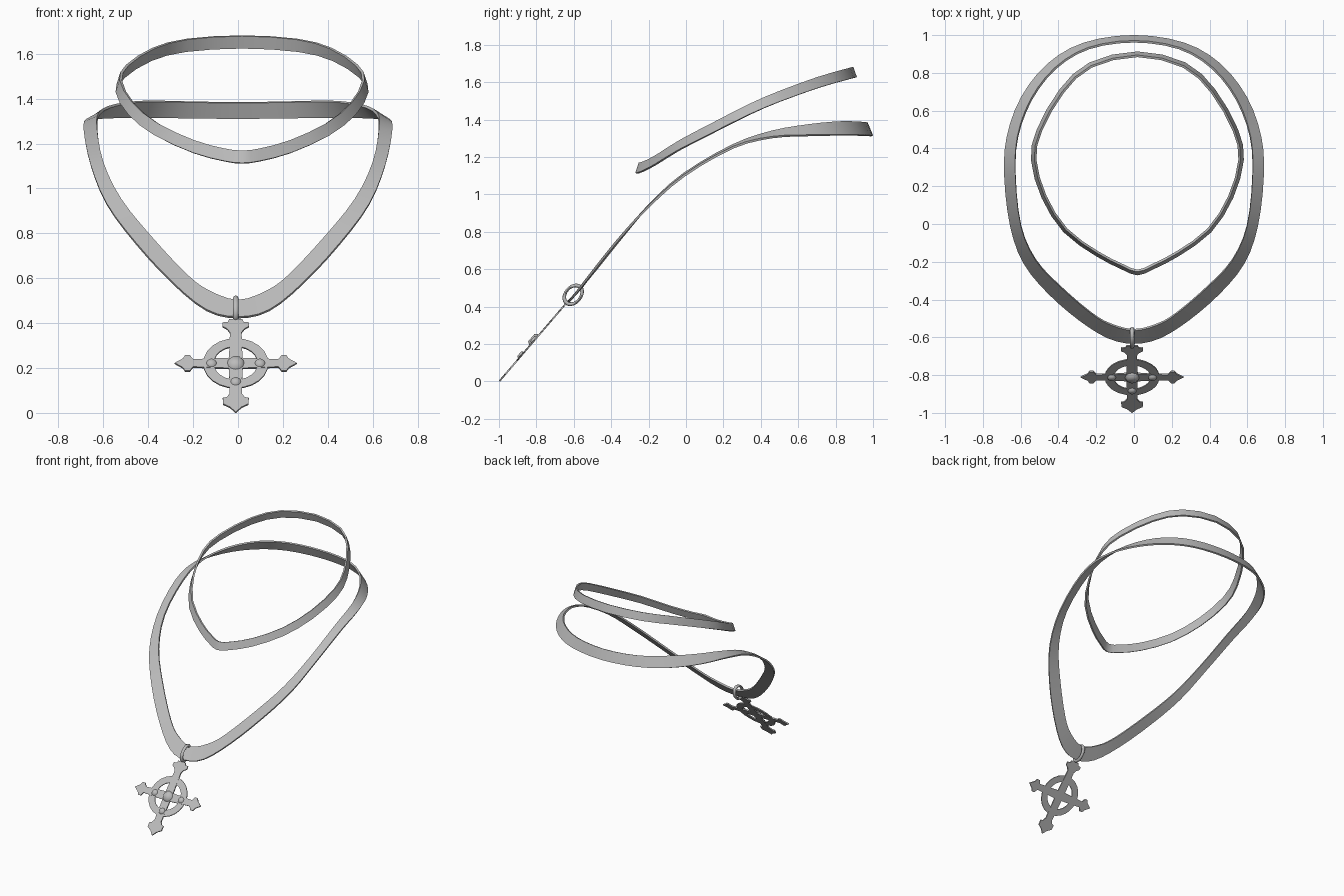
import bpy, bmesh, math
from mathutils import Vector, Matrix

if "Cube" in bpy.data.objects:
    bpy.data.objects.remove(bpy.data.objects["Cube"])

metal = bpy.data.materials.new("grey_metal")
metal.diffuse_color = (0.5, 0.5, 0.5, 1)
metal.use_nodes = True
metal.node_tree.nodes["Principled BSDF"].inputs["Base Color"].default_value = metal.diffuse_color


def finish(bm, name, matrix=None, angle=35):
    if matrix:
        bm.transform(matrix)
    bmesh.ops.recalc_face_normals(bm, faces=bm.faces)
    me = bpy.data.meshes.new(name)
    bm.to_mesh(me)
    bm.free()
    me.materials.append(metal)
    me.shade_smooth()
    me.set_sharp_from_angle(angle=math.radians(angle))
    ob = bpy.data.objects.new(name, me)
    bpy.context.collection.objects.link(ob)
    return ob


def closed_curve(half, cx, sub):
    """Mirror a front-to-back half path and smooth it into a closed loop."""
    pts = [Vector(p) for p in half]
    pts += [Vector((2 * cx - p.x, p.y, p.z)) for p in pts[-2:0:-1]]
    n, out = len(pts), []
    for i in range(n):
        a, b, c, d = (pts[(i + k) % n] for k in (-1, 0, 1, 2))
        for s in range(sub):
            t = s / sub
            out.append(0.5 * (2 * b + (c - a) * t + (2 * a - 5 * b + 4 * c - d) * t * t
                              + (3 * b - a - 3 * c + d) * t ** 3))
    return out


def sweep(bm, rows):
    """Skin a closed series of closed cross-sections."""
    n = len(rows)
    for i in range(n):
        r, q = rows[i], rows[(i + 1) % n]
        for k in range(len(r)):
            m = (k + 1) % len(r)
            bm.faces.new((r[k], r[m], q[m], q[k]))


def ribbon(name, lower, upper, thick):
    """Flat closed band between two edge loops."""
    bm, rows, n = bmesh.new(), [], len(lower)
    for i in range(n):
        a, b = lower[i], upper[i]
        tan = lower[(i + 1) % n] - lower[i - 1] + upper[(i + 1) % n] - upper[i - 1]
        off = tan.cross(b - a).normalized() * thick / 2
        rows.append([bm.verts.new(p) for p in (a + off, b + off, b - off, a - off)])
    sweep(bm, rows)
    return finish(bm, name)


# long band: outer and inner edges, front to back
outer = [(0, -.63, .425), (.14, -.60, .457), (.293, -.505, .58), (.455, -.365, .755),
         (.585, -.205, .93), (.655, -.01, 1.10), (.686, .25, 1.25), (.672, .46, 1.305),
         (.594, .67, 1.315), (.455, .845, 1.317), (.265, .955, 1.315), (0, .995, 1.312)]
inner = [(0, -.56, .50), (.125, -.53, .54), (.227, -.47, .613), (.39, -.33, .787),
         (.52, -.19, .95), (.598, -.01, 1.11), (.627, .25, 1.262), (.616, .46, 1.336),
         (.543, .66, 1.372), (.415, .825, 1.388), (.24, .93, 1.386), (0, .966, 1.382)]
ribbon("long_band", closed_curve(outer, 0, 3), closed_curve(inner, 0, 3), .012)

# short band: upper edge sits slightly inside the lower edge
CX = .018
low = [(CX, -.266, 1.112), (.10, -.235, 1.122), (.235, -.165, 1.158), (.405, -.04, 1.235),
       (.52, .14, 1.327), (.576, .34, 1.427), (.545, .50, 1.495), (.425, .71, 1.57),
       (.27, .85, 1.61), (CX, .908, 1.625)]
low = closed_curve(low, CX, 2)
mid = Vector((CX, .32, 0))
high = [Vector((mid.x + (p.x - mid.x) * .968, mid.y + (p.y - mid.y) * .968, p.z + .055))
        for p in low]
ribbon("short_band", low, high, .012)

# pendant plane: local x sideways, y up along the slope, z out of the face
up = Vector((0, .36, .42)).normalized()
face = Vector((1, 0, 0)).cross(up)
PEND = Matrix.Translation((-.01, -.81, .22)) @ Matrix(
    (Vector((1, 0, 0)), up, face)).transposed().to_4x4()


def plate(name, outline, thick):
    bm = bmesh.new()
    f = bm.faces.new([bm.verts.new((x, y, -thick / 2)) for x, y in outline])
    ext = bmesh.ops.extrude_face_region(bm, geom=[f])
    bmesh.ops.translate(bm, vec=(0, 0, thick),
                        verts=[v for v in ext["geom"] if isinstance(v, bmesh.types.BMVert)])
    return finish(bm, name, PEND)


# cross with flared, barbed arm ends, given as (distance, half width)
side_arm = [(.03, .03), (.19, .022), (.205, .046), (.225, .046), (.236, .026), (.272, 0)]
top_arm = [(.03, .03), (.18, .026), (.20, .038), (.215, .058), (.238, .058), (.24, .035),
           (.256, .03)]
bottom_arm = [(.03, .03), (.18, .027), (.20, .04), (.205, .058), (.24, .056), (.258, .026),
              (.288, 0)]
cross = []
for turn, arm in enumerate((side_arm, top_arm, side_arm, bottom_arm)):
    ca, sa = [(1, 0), (0, 1), (-1, 0), (0, -1)][turn]
    path = [(d, -w) for d, w in arm] + [(d, w) for d, w in arm[::-1] if w > 0][:-1]
    cross += [(d * ca - w * sa, d * sa + w * ca) for d, w in path]
plate("pendant_cross", cross, .009)

# ring around the cross
bm = bmesh.new()
rows = []
for i in range(24):
    a = math.tau * i / 24
    rows.append([bm.verts.new((r * math.cos(a), r * math.sin(a), z))
                 for r, z in ((.145, -.0035), (.145, .0035), (.098, .0035), (.098, -.0035))])
sweep(bm, rows)
finish(bm, "pendant_ring", PEND)

# low raised studs on the front of the pendant
for name, x, y, r, h in (("centre_stud", 0, 0, .038, .018), ("left_stud", -.108, 0, .023, .011),
                         ("right_stud", .108, 0, .023, .011),
                         ("lower_stud", 0, -.108, .023, .011)):
    bm = bmesh.new()
    bmesh.ops.create_cone(bm, cap_ends=True, segments=12, radius1=r, radius2=r * .7, depth=h)
    finish(bm, name, PEND @ Matrix.Translation((x, y, .004 + h / 2)), 70)

# loop joining the pendant to the long band
bm = bmesh.new()
rows = []
for i in range(20):
    a = math.tau * i / 20
    row = []
    for k in range(8):
        b = math.tau * k / 8
        rad = .05 + .010 * math.cos(b)
        row.append(bm.verts.new((.012 * math.sin(b), rad * 1.12 * math.cos(a),
                                 rad * .82 * math.sin(a))))
    rows.append(row)
sweep(bm, rows)
loop_matrix = PEND.copy()
loop_matrix.translation = (-.01, -.603, .463)
finish(bm, "pendant_loop", loop_matrix, 60)
